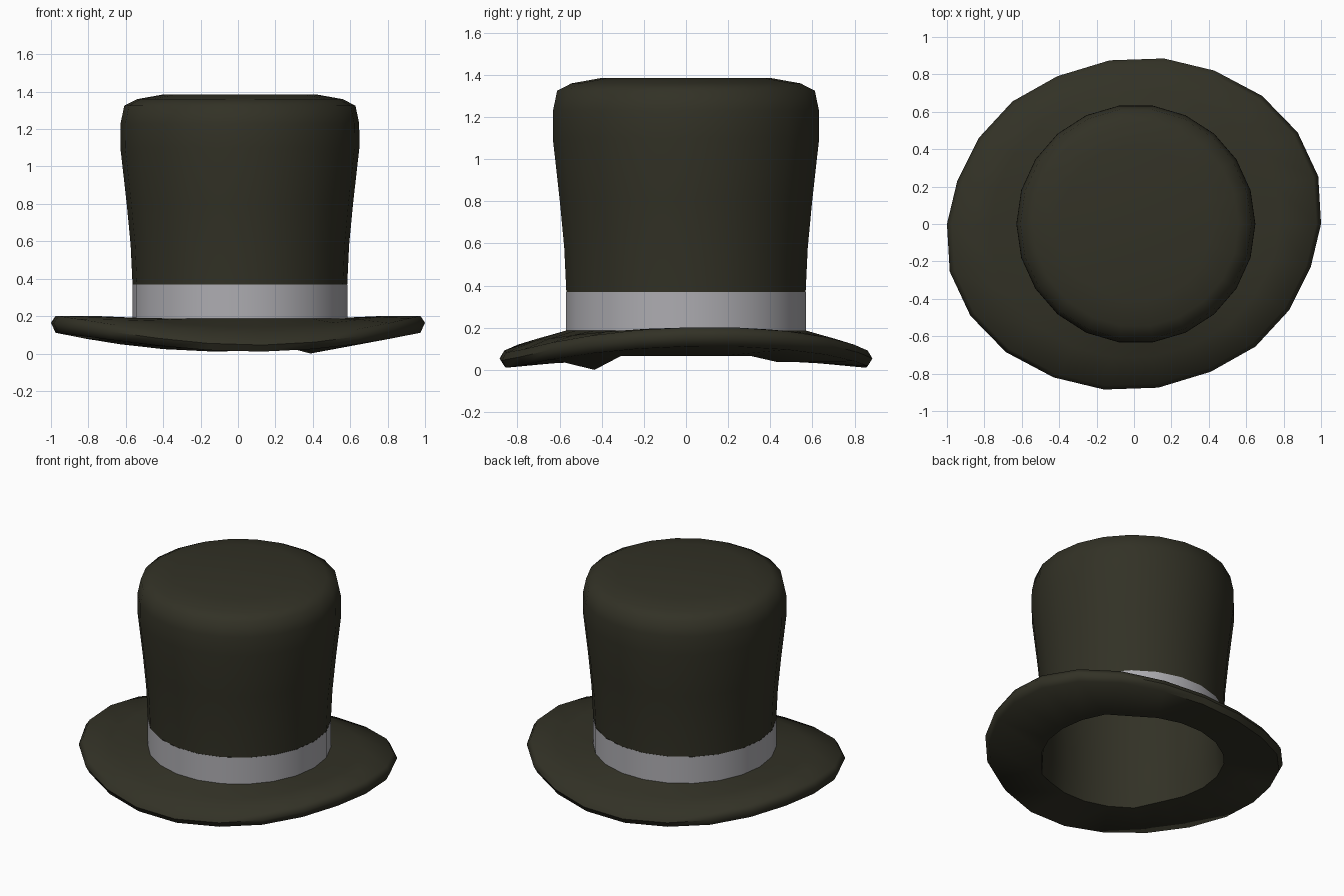
import bpy, bmesh, math
from mathutils import Vector

if "Cube" in bpy.data.objects:
    bpy.data.objects.remove(bpy.data.objects["Cube"])

N = 22            # sides of every ring
CX = 0.01         # crown axis sits slightly off centre


def material(name, rgb):
    m = bpy.data.materials.new(name)
    m.diffuse_color = (*rgb, 1)
    m.use_nodes = True
    m.node_tree.nodes["Principled BSDF"].inputs["Base Color"].default_value = m.diffuse_color
    return m


felt = material("dark olive felt", (0.032, 0.031, 0.019))
silver = material("silver grey ribbon", (0.42, 0.415, 0.44))


def circle(r, z):
    return [Vector((CX + r * math.cos(2 * math.pi * i / N),
                    r * math.sin(2 * math.pi * i / N), z)) for i in range(N)]


def loft(name, rings, mat, cap=False, angle=60):
    """Skin a list of rings; optionally close the last one."""
    bm = bmesh.new()
    vs = [[bm.verts.new(p) for p in ring] for ring in rings]
    for a, b in zip(vs, vs[1:]):
        for i in range(N):
            j = (i + 1) % N
            bm.faces.new((a[i], a[j], b[j], b[i]))
    if cap:
        bm.faces.new(vs[-1])
    me = bpy.data.meshes.new(name)
    bm.to_mesh(me)
    bm.free()
    me.materials.append(mat)
    ob = bpy.data.objects.new(name, me)
    bpy.context.collection.objects.link(ob)
    bpy.ops.object.select_all(action='DESELECT')
    ob.select_set(True)
    bpy.context.view_layer.objects.active = ob
    bpy.ops.object.shade_smooth_by_angle(angle=math.radians(angle))
    return ob


# Crown: flared, softly rounded at the top
crown_profile = [(0.574, 0.37), (0.584, 0.58), (0.605, 0.80), (0.639, 1.10),
                 (0.638, 1.23), (0.618, 1.325), (0.55, 1.36), (0.41, 1.385)]
loft("crown", [circle(r, z) for r, z in crown_profile], felt, cap=True)

# Ribbon band around the foot of the crown
loft("hat_band", [circle(0.575, 0.18), circle(0.575, 0.37)], silver)

# Brim outline: half of it, the other half is the point reflection
half = [(1, 0), (.985, .255), (.875, .49), (.685, .685), (.43, .82), (.16, .885),
        (-.13, .875), (-.41, .79), (-.65, .655), (-.83, .46), (-.945, .23)]
outline = [Vector((x, y, 0)) for x, y in half] + [Vector((-x, -y, 0)) for x, y in half]


def brim_ring(scale, z_front, z_side):
    """Scaled outline, drooping at front and back, raised at the sides."""
    ring = []
    for p in outline:
        c = math.cos(math.atan2(p.y, p.x) - math.radians(6)) ** 2
        ring.append(Vector((p.x * scale, p.y * scale, z_front + (z_side - z_front) * c)))
    return ring


# Lip of the opening: higher at the sides, with one pulled-down corner
lip = circle(0.575, 0.037)
for p in lip:
    if abs(p.y) < 0.33:
        p.z = 0.065
lip[19].z = 0.0

top_inner = circle(0.57, 0.188)
top_outer = brim_ring(0.975, 0.082, 0.203)
top_mid = [a.lerp(b, 0.5) + Vector((0, 0, 0.006)) for a, b in zip(top_inner, top_outer)]

# Brim top, rounded edge and underside, continued into the inner lining
lining = [circle(0.56, 0.2), circle(0.56, 0.37), circle(0.59, 0.8), circle(0.624, 1.1),
          circle(0.623, 1.23), circle(0.6, 1.315), circle(0.4, 1.37)]
loft("brim", [top_inner, top_mid, top_outer, brim_ring(1.0, 0.045, 0.165),
              brim_ring(0.975, 0.01, 0.112), lip][::-1], felt)
loft("lining", ([lip] + lining), felt, cap=True)

# Lining faces look inwards
bpy.data.objects["lining"].data.flip_normals()
